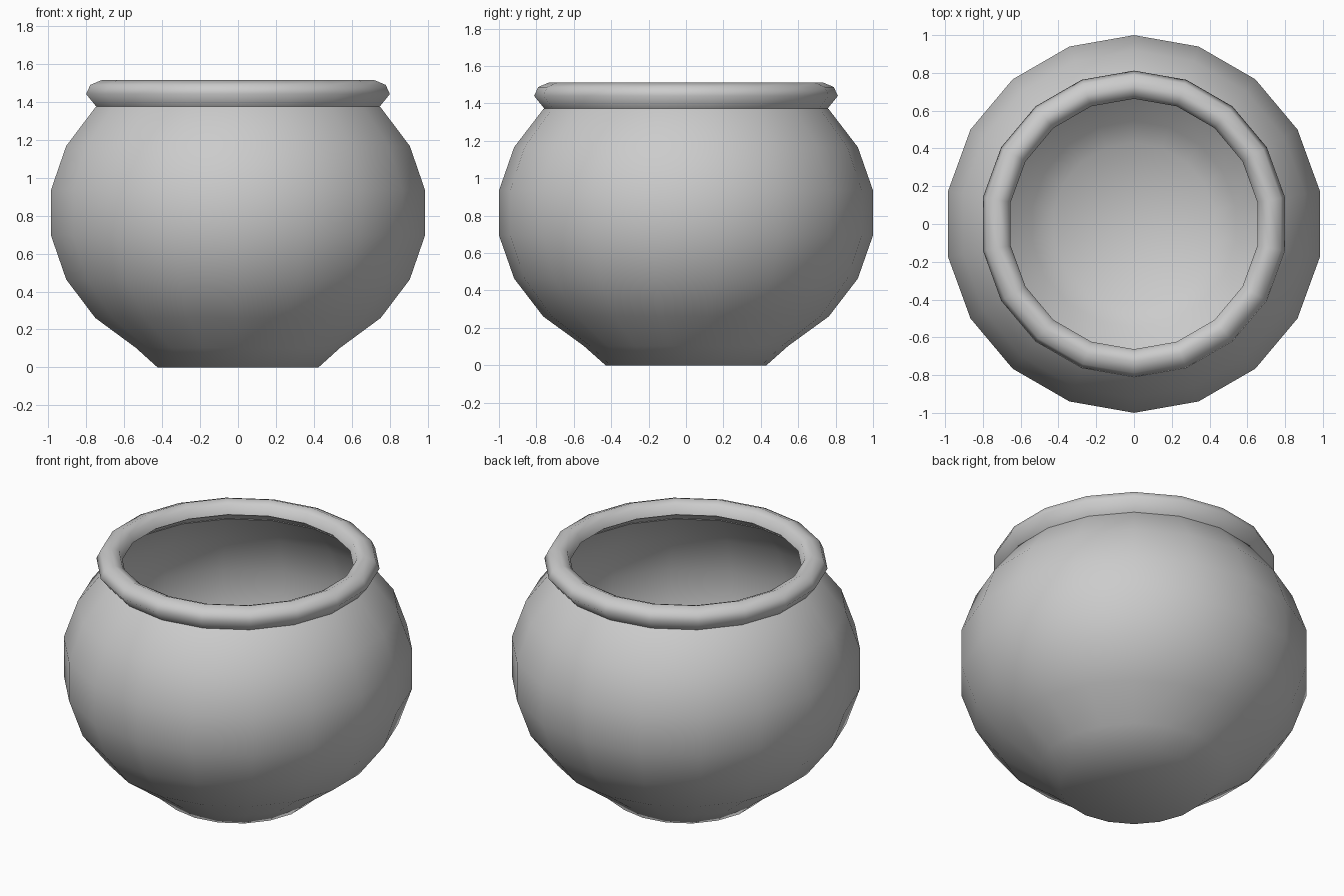
import bpy, bmesh, math

if "Cube" in bpy.data.objects:
    bpy.data.objects.remove(bpy.data.objects["Cube"])

SIDES = 18


def lathe(name, profile, cap_bottom=False):
    """Spin a list of (radius, height) points around z."""
    bm = bmesh.new()
    rings = []
    for r, z in profile:
        ring = []
        for i in range(SIDES):
            a = math.pi / 2 + 2 * math.pi * i / SIDES
            ring.append(bm.verts.new((r * math.cos(a), r * math.sin(a), z)))
        rings.append(ring)
    for low, high in zip(rings, rings[1:]):
        for i in range(SIDES):
            j = (i + 1) % SIDES
            bm.faces.new((low[i], low[j], high[j], high[i]))
    if cap_bottom:
        center = bm.verts.new((0, 0, profile[0][1]))
        for i in range(SIDES):
            bm.faces.new((rings[0][(i + 1) % SIDES], rings[0][i], center))
    for f in bm.faces:
        f.smooth = True
    mesh = bpy.data.meshes.new(name)
    bm.to_mesh(mesh)
    bm.free()
    obj = bpy.data.objects.new(name, mesh)
    bpy.context.collection.objects.link(obj)
    return obj


# Bowl: flattened 11-ring sphere, cut flat at the base and open at the top
mid, width, height = 0.815, 1.01, 0.846
wall = [(0.43, 0.0)]
for k in range(-4, 3):
    t = math.radians(180 / 11) * (k + 0.5)
    wall.append((width * math.cos(t), mid + height * math.sin(t)))
wall.append((0.665, 1.44))
lathe("bowl", wall, cap_bottom=True)

# Rounded rim roll sitting on the wall's upper edge
lathe("rim", [(0.755, 1.37), (0.812, 1.44), (0.79, 1.488), (0.73, 1.513),
              (0.682, 1.493), (0.663, 1.44)])
